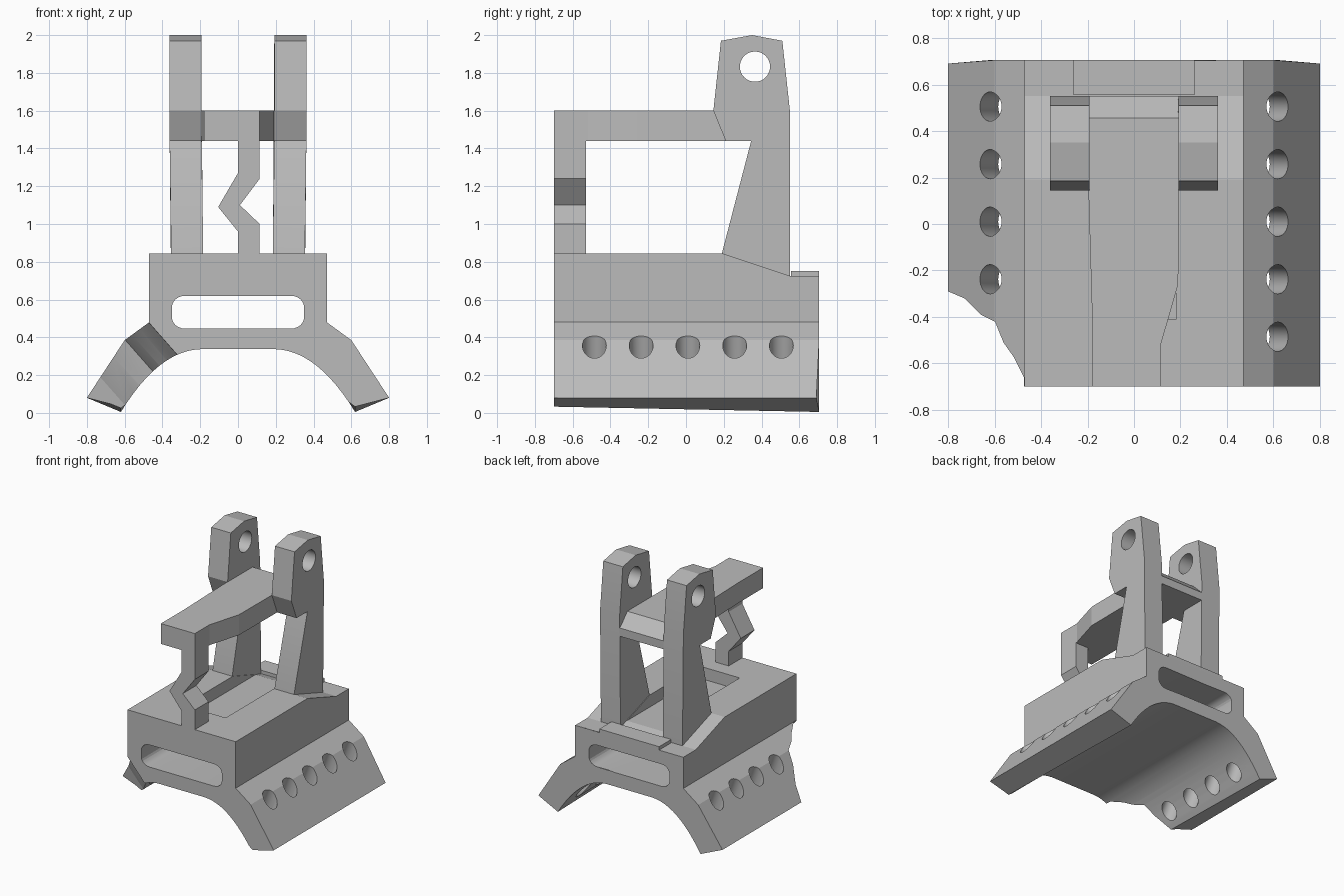
import bpy, bmesh, math
from mathutils import Vector, Matrix

cube = bpy.data.objects.get("Cube")
if cube:
    bpy.data.objects.remove(cube, do_unlink=True)

grey = bpy.data.materials.new("plain_grey")
grey.use_nodes = True
grey.diffuse_color = (0.5, 0.5, 0.5, 1)
grey.node_tree.nodes["Principled BSDF"].inputs["Base Color"].default_value = (0.5, 0.5, 0.5, 1)


def prism(name, points, axis, lo, hi):
    """Extrude a 2D outline along one axis from lo to hi."""
    place = {"x": lambda p, d: (d, p[0], p[1]),
             "y": lambda p, d: (p[0], d, p[1]),
             "z": lambda p, d: (p[0], p[1], d)}[axis]
    bm = bmesh.new()
    ends = [[bm.verts.new(place(p, d)) for p in points] for d in (lo, hi)]
    for ring in ends:
        bm.faces.new(ring)
    n = len(points)
    for i in range(n):
        j = (i + 1) % n
        bm.faces.new((ends[0][i], ends[0][j], ends[1][j], ends[1][i]))
    bmesh.ops.recalc_face_normals(bm, faces=bm.faces)
    mesh = bpy.data.meshes.new(name)
    bm.to_mesh(mesh)
    bm.free()
    mesh.materials.append(grey)
    obj = bpy.data.objects.new(name, mesh)
    bpy.context.collection.objects.link(obj)
    return obj


def box(name, x, y, z):
    outline = [(x[0], y[0]), (x[1], y[0]), (x[1], y[1]), (x[0], y[1])]
    return prism(name, outline, "z", *z)


def circle(cx, cy, r, n=32):
    turn = 2 * math.pi / n
    return [(cx + r * math.cos(i * turn), cy + r * math.sin(i * turn)) for i in range(n)]


def cut(obj, cutters):
    """Subtract the cutters, bake the result and drop the cutters."""
    for c in cutters:
        c.hide_render = True
        mod = obj.modifiers.new("cut", "BOOLEAN")
        mod.operation = "DIFFERENCE"
        mod.solver = "EXACT"
        mod.object = c
    bpy.context.view_layer.update()
    deps = bpy.context.evaluated_depsgraph_get()
    baked = bpy.data.meshes.new_from_object(obj.evaluated_get(deps))
    obj.modifiers.clear()
    obj.data = baked
    for c in cutters:
        bpy.data.objects.remove(c, do_unlink=True)


def smooth(obj):
    bpy.ops.object.select_all(action="DESELECT")
    obj.select_set(True)
    bpy.context.view_layer.objects.active = obj
    bpy.ops.object.shade_smooth_by_angle(angle=math.radians(15))


# Arched saddle base with two flared wings
a, b, c = Vector((0.62, 0.005)), Vector((0.42, 0.33)), Vector((0.2, 0.337))
arch = []
for i in range(13):
    t = i / 12
    arch.append(tuple(a * (1 - t) ** 2 + b * 2 * t * (1 - t) + c * t * t))
half = [(0.47, 0.845), (0.47, 0.48), (0.6, 0.385), (0.8, 0.08)] + arch
base = prism("saddle_base", half + [(-x, z) for x, z in reversed(half)], "y", -0.7, 0.705)
for v in base.data.vertices:
    if v.co.z < 0.01 and v.co.y < 0:
        v.co.z += 0.028
    if abs(v.co.x) > 0.79 and v.co.y > 0:
        v.co.y = 0.69

# Rounded slot running front to back
slot = []
for k, (sx, sz) in enumerate([(1, 1), (-1, 1), (-1, -1), (1, -1)]):
    for j in range(7):
        ang = math.radians(90 * k + 15 * j)
        slot.append((sx * 0.28 + 0.07 * math.cos(ang), 0.533 + sz * 0.027 + 0.06 * math.sin(ang)))
cutters = [prism("slot_cutter", slot, "y", -1, 1)]

# Sloped rear deck and shallow top pocket
deck = [(0.14, 0.862), (0.55, 0.725), (0.9, 0.725), (0.9, 1), (0.14, 1)]
cutters.append(prism("deck_cutter", deck, "x", -0.6, 0.6))
cutters.append(box("pocket_cutter", (-0.18, 0.18), (-0.41, 0.52), (0.75, 1.1)))

# Tilted bolt holes along the wings
for side, first in ((1, 0), (-1, 1)):
    for i in range(first, 5):
        hole = prism("hole_cutter", circle(0, 0, 0.063), "z", -0.4, 0.4)
        hole.data.transform(Matrix.Translation((side * 0.615, -0.485 + 0.2475 * i, 0.345))
                            @ Matrix.Rotation(side * 0.33, 4, "Y"))
        cutters.append(hole)

# Broken-off front corner of one wing, slanting inward below
bite = [(-1.6, -0.2), (-1.15, -0.29), (-0.985, -0.32), (-0.82, -0.39), (-0.68, -0.42),
        (-0.62, -0.51), (-0.55, -0.57), (-0.475, -0.66), (-0.465, -0.9), (-1.6, -0.9)]
corner = prism("corner_cutter", bite, "z", -0.2, 0.48)
for v in corner.data.vertices:
    v.co.x += (0.48 - v.co.z) * 0.88
cutters.append(corner)
cut(base, cutters)
smooth(base)

# Raised tab on the rear deck
box("rear_tab", (-0.26, 0.26), (0.555, 0.705), (0.69, 0.752))

# Pair of uprights with pin holes
side_outline = [(0.19, 0.68), (0.19, 0.845), (0.345, 1.44), (0.21, 1.44), (0.145, 1.6),
                (0.185, 1.97), (0.35, 2.0), (0.51, 1.97), (0.55, 1.6), (0.55, 0.68)]
for name, s in (("left_upright", 1), ("right_upright", -1)):
    arm = prism(name, side_outline, "x", s * 0.192, s * 0.362)
    for v in arm.data.vertices:
        if v.co.z < 1:
            v.co.x -= s * 0.008
    cut(arm, [prism("pin_cutter", circle(0.365, 1.833, 0.08), "x", -1, 1)])
    smooth(arm)

# Top beam, narrowing toward the front, with a bevelled rear edge
beam_outline = [(-0.18, -0.7), (0.115, -0.7), (0.115, -0.52), (0.19, -0.26),
                (0.196, 0.55), (-0.196, 0.55), (-0.196, 0.15), (-0.18, -0.4)]
beam = prism("top_beam", beam_outline, "z", 1.44, 1.6)
bevel = [(0.455, 1.6), (0.555, 1.5), (0.7, 1.5), (0.7, 1.7), (0.455, 1.7)]
cut(beam, [prism("bevel_cutter", bevel, "x", -0.5, 0.5)])

# Zigzag front post
zigzag = [(0.0, 0.84), (0.115, 0.84), (0.115, 1.0), (0.01, 1.1), (0.115, 1.24),
          (0.115, 1.45), (0.0, 1.45), (0.0, 1.27), (-0.105, 1.09), (0.0, 0.96)]
prism("zigzag_post", zigzag, "y", -0.7, -0.53)
